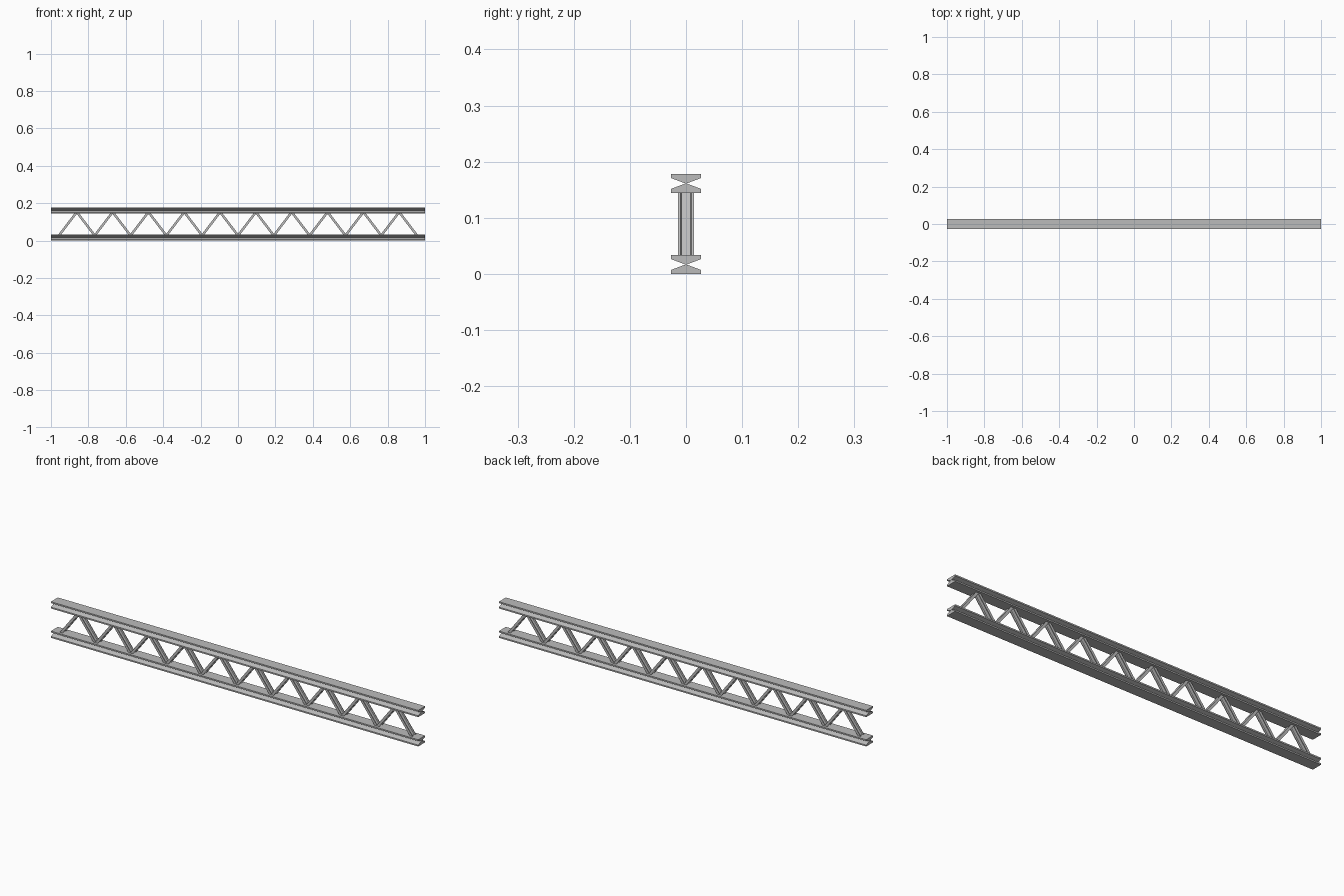
import bpy, bmesh

if "Cube" in bpy.data.objects:
    bpy.data.objects.remove(bpy.data.objects["Cube"])

steel = bpy.data.materials.new("steel grey")
steel.diffuse_color = (0.5, 0.5, 0.5, 1)
steel.use_nodes = True
steel.node_tree.nodes["Principled BSDF"].inputs["Base Color"].default_value = steel.diffuse_color


def loft(bm, start, end):
    """Close a solid between two matching outlines."""
    a = [bm.verts.new(p) for p in start]
    b = [bm.verts.new(p) for p in end]
    bm.faces.new(a)
    bm.faces.new(b[::-1])
    for i in range(len(a)):
        j = (i + 1) % len(a)
        bm.faces.new((a[i], b[i], b[j], a[j]))


def finish(name, bm):
    bmesh.ops.recalc_face_normals(bm, faces=bm.faces)
    mesh = bpy.data.meshes.new(name)
    bm.to_mesh(mesh)
    bm.free()
    mesh.materials.append(steel)
    bpy.context.collection.objects.link(bpy.data.objects.new(name, mesh))


# Chords: waisted beams running the full length
H = 0.0335
half = [(0.027, 0), (0.027, 0.007), (0.001, H / 2), (0.027, H - 0.007), (0.027, H)]
section = half + [(-y, z) for y, z in reversed(half)]
for name, z0 in (("bottom_chord", 0), ("top_chord", 0.178 - H)):
    bm = bmesh.new()
    loft(bm, [(-1, y, z0 + z) for y, z in section], [(1, y, z0 + z) for y, z in section])
    finish(name, bm)

# Diagonal struts: grooved bars cut level where they enter the chords
W = 0.0078
quarter = [(W, -0.014), (W, -0.010), (0.0015, -0.008)]
right = quarter + [(x, -y) for x, y in reversed(quarter)]
bar = right + [(-x, y) for x, y in reversed(right)]
STEP, LOW, HIGH, INSET = 0.1915, 0.030, 0.150, 0.004
for k in range(10):
    apex = (k - 4.5) * STEP
    for side, s in (("left", -1), ("right", 1)):
        foot, head = apex + s * (STEP / 2 - INSET / 2), apex + s * INSET / 2
        bm = bmesh.new()
        loft(bm, [(foot + x, y, LOW) for x, y in bar], [(head + x, y, HIGH) for x, y in bar])
        finish(f"{side}_strut_{k + 1}", bm)
